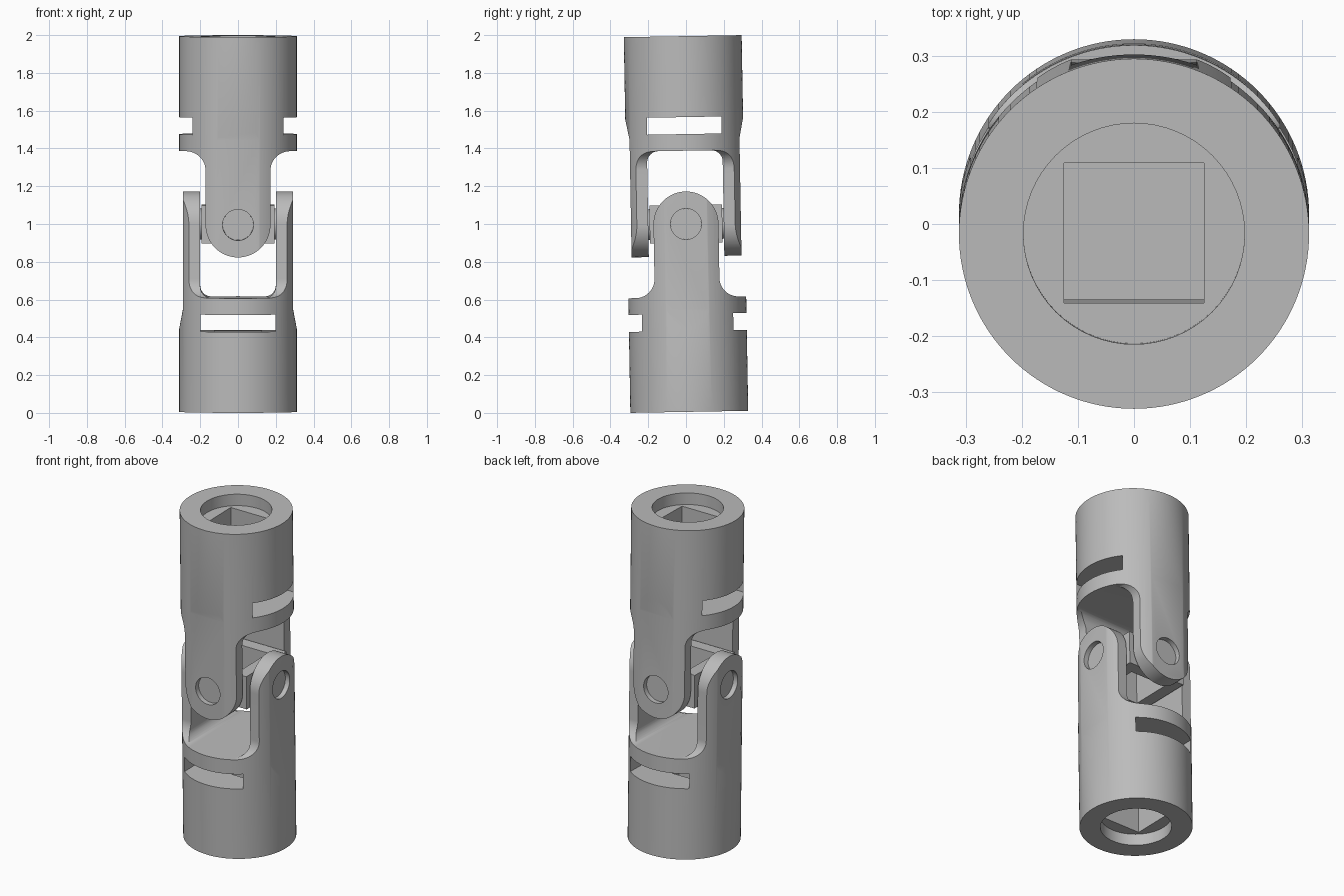
import bpy, bmesh
from math import pi, sin, cos, radians
from mathutils import Matrix, Vector

cube = bpy.data.objects.get("Cube")
if cube:
    bpy.data.objects.remove(cube, do_unlink=True)

steel = bpy.data.materials.new("brushed grey steel")
steel.use_nodes = True
GREY = (0.5, 0.5, 0.5, 1)
steel.diffuse_color = GREY
steel.node_tree.nodes["Principled BSDF"].inputs["Base Color"].default_value = GREY

R, END = 0.312, 0.9945          # barrel radius, distance from joint centre to end
TILT = Matrix.Translation((0, 0, 1)) @ Matrix.Rotation(radians(1), 4, 'X')


def make(name, bm):
    bmesh.ops.recalc_face_normals(bm, faces=bm.faces)
    mesh = bpy.data.meshes.new(name)
    bm.to_mesh(mesh)
    bm.free()
    mesh.materials.append(steel)
    ob = bpy.data.objects.new(name, mesh)
    bpy.context.collection.objects.link(ob)
    return ob


def box(name, size, centre=(0, 0, 0)):
    bm = bmesh.new()
    bmesh.ops.create_cube(bm, size=1, matrix=Matrix.Translation(centre) @ Matrix.Diagonal((*size, 1)))
    return make(name, bm)


def rod(name, radius, start, end, segments=48):
    """Cylinder between two points."""
    a, b = Vector(start), Vector(end)
    turn = (b - a).to_track_quat('Z', 'Y').to_matrix().to_4x4()
    bm = bmesh.new()
    bmesh.ops.create_cone(bm, cap_ends=True, segments=segments, radius1=radius, radius2=radius,
                          depth=(b - a).length, matrix=Matrix.Translation((a + b) / 2) @ turn)
    return make(name, bm)


def prism(name, outline, axis):
    """Extrude an outline of (across, height) points along x or y."""
    bm = bmesh.new()
    place = (lambda a, z: (-0.5, a, z)) if axis == 'x' else (lambda a, z: (a, -0.5, z))
    face = bm.faces.new([bm.verts.new(place(a, z)) for a, z in outline])
    out = bmesh.ops.extrude_face_region(bm, geom=[face])
    moved = [v for v in out["geom"] if isinstance(v, bmesh.types.BMVert)]
    bmesh.ops.translate(bm, verts=moved, vec=(1, 0, 0) if axis == 'x' else (0, 1, 0))
    return make(name, bm)


def arc(cx, cz, r, start, end, steps=12):
    angles = [radians(start + (end - start) * i / steps) for i in range(steps + 1)]
    return [(cx + r * cos(t), cz + r * sin(t)) for t in angles]


def mirrored(half):
    return half + [(-a, z) for a, z in reversed(half)]


def carve(ob, tools):
    """Apply (operation, cutter) pairs and discard the cutters."""
    for operation, tool in tools:
        tool.hide_render = True
        mod = ob.modifiers.new("carve", 'BOOLEAN')
        mod.operation, mod.object, mod.solver = operation, tool, 'EXACT'
    graph = bpy.context.evaluated_depsgraph_get()
    mesh = bpy.data.meshes.new_from_object(ob.evaluated_get(graph))
    ob.modifiers.clear()
    ob.data = mesh
    for _, tool in tools:
        bpy.data.objects.remove(tool, do_unlink=True)


# Upper yoke, modelled around the joint centre
EAR, FLOOR, FILLET, GAP, ROUND = 0.172, 0.388, 0.1, 0.2, 0.06
upper = rod("upper_yoke", R, (0, 0, -0.3), (0, 0, END), 128)

# Silhouette: round ear tip, straight sides, fillet into the barrel
ear_half = (arc(0, 0, EAR, -88, 0, 20)
            + arc(EAR + FILLET, FLOOR - FILLET, FILLET, 180, 90)
            + [(0.5, FLOOR), (0.5, 1.2)])
# Space between the ears, with rounded inner corners
gap_half = [(GAP, -0.5)] + arc(GAP - ROUND, FLOOR - ROUND, ROUND, 0, 90)
tools = [('INTERSECT', prism("ear_shape", mirrored(ear_half), 'y')),
         ('DIFFERENCE', prism("ear_gap", mirrored(gap_half), 'x'))]

# Flats on the outside of the ears, running out into the barrel
for side in (1, -1):
    flat = [(0.291, -0.5), (0.291, 0.45), (0.317, 0.585), (0.5, 0.585), (0.5, -0.5)]
    tools.append(('DIFFERENCE', prism("ear_flat", [(side * a, z) for a, z in flat], 'x')))

# Cross slot, pin holes, round counterbore and square drive socket
tools += [('DIFFERENCE', box("slot", (1, 2 * GAP - 0.005, 0.09), (0, 0, 0.521))),
          ('DIFFERENCE', rod("pin_hole", 0.082, (0, -0.5, 0), (0, 0.5, 0))),
          ('DIFFERENCE', rod("counterbore", 0.197, (0, 0, END - 0.07), (0, 0, 1.2), 64)),
          ('DIFFERENCE', box("socket", (0.25, 0.25, 0.5), (0, 0, 0.78)))]
carve(upper, tools)

# Lower yoke: the same part upside down and a quarter turn round
lower = bpy.data.objects.new("lower_yoke", upper.data.copy())
bpy.context.collection.objects.link(lower)
lower.data.transform(Matrix.Rotation(pi, 4, Vector((1, 1, 0)).normalized()))

# Centre block with an open middle
block = box("centre_block", (0.385, 0.385, 0.2))
carve(block, [('DIFFERENCE', box("block_opening", (0.24, 0.24, 0.5)))])

# Four pins joining the block to the ears
parts = [upper, lower, block]
for name, d in (("left", (1, 0, 0)), ("right", (-1, 0, 0)), ("back", (0, 1, 0)), ("front", (0, -1, 0))):
    v = Vector(d)
    parts.append(rod(name + "_pin", 0.0815, v * 0.15, v * 0.262))

# Slight lean of the whole joint, and smooth shading with crisp edges
bpy.ops.object.select_all(action='DESELECT')
for ob in parts:
    ob.data.transform(TILT)
    ob.select_set(True)
bpy.context.view_layer.objects.active = upper
bpy.ops.object.shade_smooth_by_angle(angle=radians(30))
